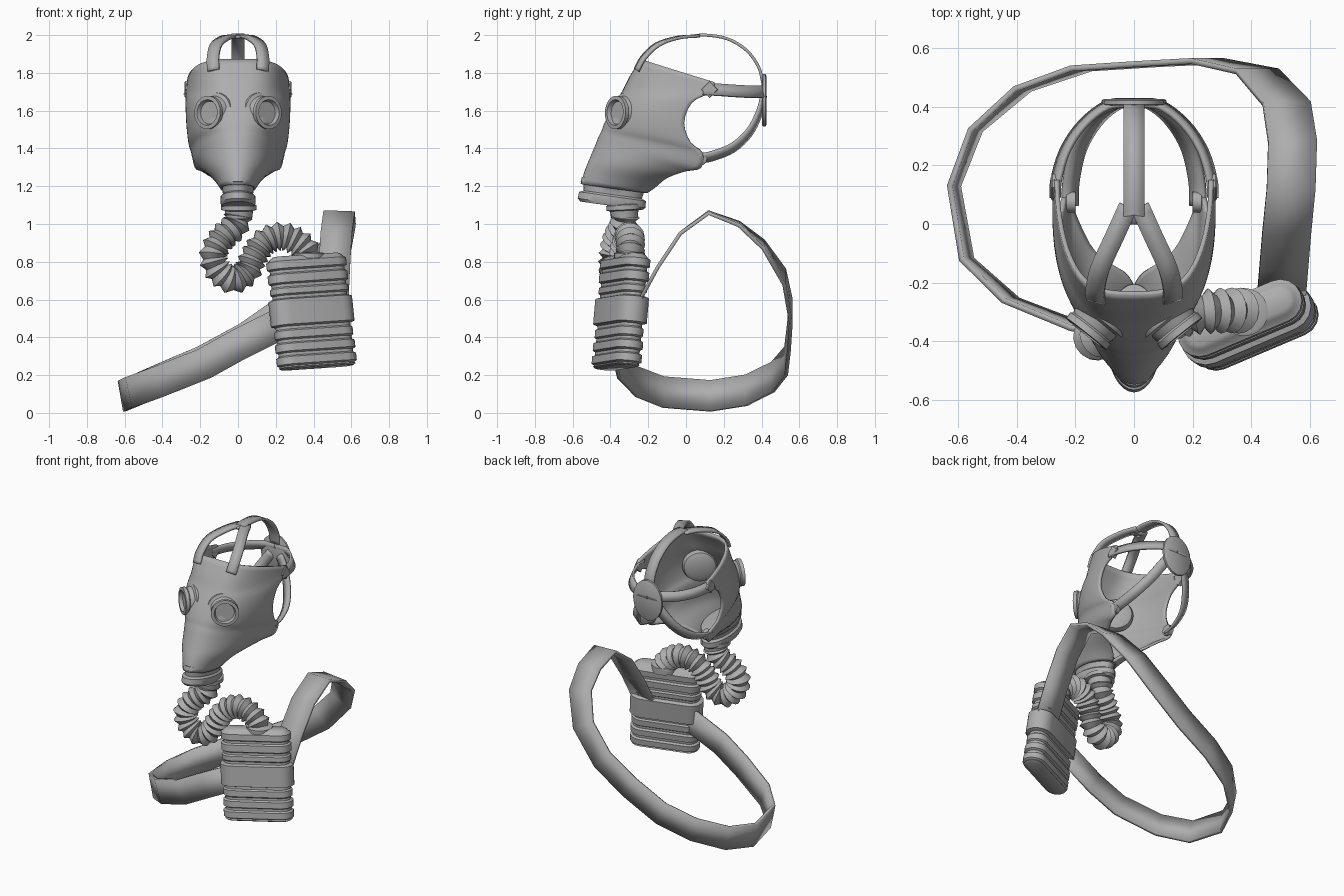
import bpy, bmesh, math
from mathutils import Vector, Matrix

cube = bpy.data.objects.get("Cube")
if cube:
    bpy.data.objects.remove(cube, do_unlink=True)

grey = bpy.data.materials.new("rubber_grey")
grey.use_nodes = True
tone = (0.42, 0.42, 0.42, 1)
grey.diffuse_color = tone
grey.node_tree.nodes["Principled BSDF"].inputs["Base Color"].default_value = tone


def loft(name, rings, closed=True, caps=True, thickness=0, angle=35, offset=0):
    """Skin a list of equal-length point rings into one object."""
    bm = bmesh.new()
    rows = [[bm.verts.new(p) for p in ring] for ring in rings]
    count = len(rows[0])
    for a, b in zip(rows, rows[1:]):
        for i in range(count if closed else count - 1):
            j = (i + 1) % count
            bm.faces.new((a[i], a[j], b[j], b[i]))
    if closed and caps:
        bm.faces.new(rows[0])
        bm.faces.new(rows[-1])
    bmesh.ops.recalc_face_normals(bm, faces=bm.faces)
    mesh = bpy.data.meshes.new(name)
    bm.to_mesh(mesh)
    bm.free()
    obj = bpy.data.objects.new(name, mesh)
    bpy.context.collection.objects.link(obj)
    mesh.materials.append(grey)
    if thickness:
        mod = obj.modifiers.new("Thickness", "SOLIDIFY")
        mod.thickness = thickness
        mod.offset = offset
    bpy.ops.object.select_all(action="DESELECT")
    bpy.context.view_layer.objects.active = obj
    obj.select_set(True)
    bpy.ops.object.shade_smooth_by_angle(angle=math.radians(angle))
    return obj


def spline(points, steps):
    """Catmull-Rom interpolation through control tuples."""
    pts = [Vector(p) for p in points]
    pts = [2 * pts[0] - pts[1]] + pts + [2 * pts[-1] - pts[-2]]
    out = []
    for a, b, c, d in zip(pts, pts[1:], pts[2:], pts[3:]):
        for k in range(steps):
            t = k / steps
            out.append(0.5 * (2 * b + (c - a) * t + (2 * a - 5 * b + 4 * c - d) * t * t
                              + (3 * b - a - 3 * c + d) * t ** 3))
    return out + [pts[-2]]


def tangent(path, i):
    return (path[min(i + 1, len(path) - 1)] - path[max(i - 1, 0)]).normalized()


def lathe(name, origin, axis, profile, sides=32, sx=1, sy=1):
    """Turn (radius, height) pairs about an axis, optionally oval."""
    turn = Vector(axis).to_track_quat("Z", "Y")
    rings = []
    for r, h in profile:
        rings.append([Vector(origin) + turn @ Vector((r * sx * math.cos(a), r * sy * math.sin(a), h))
                      for a in (math.tau * k / sides for k in range(sides))])
    return loft(name, rings)


HEAD = Vector((0, 0.1, 1.6))


def head_strap(name, points, width, steps=4):
    path = spline(points, steps)
    rows = []
    for i, p in enumerate(path):
        side = tangent(path, i).cross(p - HEAD).normalized() * width / 2
        rows.append([p - side, p + side])
    return loft(name, rows, closed=False, thickness=0.016)


# Mask shell: front y, z, rear y, z, half width, sweep angle, squareness
levels = [
    (-.55, 1.21, -.21, 1.17, .085, 180, 1), (-.525, 1.29, -.165, 1.2, .12, 165, 1),
    (-.5, 1.35, -.1, 1.25, .165, 128, 1), (-.475, 1.41, 0, 1.285, .2, 110, .95),
    (-.455, 1.46, .08, 1.3, .225, 102, .9), (-.44, 1.49, .09, 1.375, .24, 96, .88),
    (-.425, 1.53, .025, 1.43, .255, 92, .85), (-.39, 1.6, -.01, 1.535, .266, 90, .82),
    (-.355, 1.66, .03, 1.64, .27, 90, .78), (-.325, 1.71, .11, 1.685, .27, 90, .72),
    (-.29, 1.78, .15, 1.7, .268, 90, .65), (-.235, 1.87, .15, 1.75, .262, 90, .58)]
rows = []
for level in spline(levels, 3):
    fy, fz, ry, rz, w, sweep, power = level
    sweep = math.radians(sweep)
    row = []
    for k in range(-24, 25):
        t = sweep * abs(k) / 24
        f = (1 - math.cos(t)) / (1 - math.cos(sweep))
        x = w * max(math.sin(t), 0) ** power * (1 if k > 0 else -1)
        row.append((x, fy + (ry - fy) * f, fz + (rz - fz) * f))
    rows.append(row)
loft("mask_shell", rows, closed=False, thickness=0.016, angle=60)

# Oval muzzle collar and hose socket
lathe("muzzle_collar", (0, -.38, 1.21), (0, -.14, -1),
      [(.9, -.02), (1.06, -.015), (1.08, .01), (.98, .02), (.94, .055),
       (1.08, .065), (1.1, .1), (1.0, .115)], 32, .085, .165)
lathe("hose_socket", (0.005, -.33, 1.13), (0, 0.05, -1),
      [(.08, 0), (.08, .025), (.094, .03), (.094, .055), (.075, .06), (.07, .1)], 24)

# Eyepieces, straps and fittings on both sides
eye = [(.07, -.035), (.1, -.02), (.11, .005), (.108, .02), (.09, .028), (.08, .055), (.088, .062),
       (.088, .085), (.068, .087), (.06, .065), (.056, .065)]
for s, side in ((1, "left"), (-1, "right")):
    lathe(side + "_eyepiece", (s * .11, -.308, 1.587), (s * .62, -.78, .04), eye)
    head_strap(side + "_crown_strap",
               [(s * .13, -.262, 1.815), (s * .132, -.225, 1.88), (s * .115, -.15, 1.95),
                (s * .065, -.04, 1.987), (s * .02, .06, 1.995)], .065)
    head_strap(side + "_temple_strap",
               [(s * .268, .09, 1.715), (s * .265, .15, 1.712), (s * .235, .25, 1.705),
                (s * .175, .34, 1.7), (s * .09, .405, 1.7), (0, .412, 1.7)], .065)
    head_strap(side + "_jaw_strap",
               [(s * .217, .06, 1.345), (s * .215, .14, 1.36), (s * .19, .25, 1.405),
                (s * .14, .335, 1.485), (s * .085, .385, 1.58), (s * .03, .408, 1.66)], .065)
    lathe(side + "_temple_buckle", (s * .258, .125, 1.712), (s, 0, 0),
          [(1, 0), (1, .02), (.9, .024)], 4, .045, .045)
    lathe(side + "_jaw_button", (s * .2, .075, 1.345), (s, 0, 0), [(.036, 0), (.036, .03), (.03, .034)], 16)
head_strap("center_strap", [(0, .0, 1.99), (0, .1, 2), (0, .22, 1.98), (0, .32, 1.92),
                            (0, .385, 1.83), (0, .41, 1.73)], .07)
lathe("back_pad", (0, .403, 1.655), (0, 1, 0), [(.95, 0), (1, .004), (1, .018), (.95, .022)], 16, .11, .138)

# Corrugated hose
path = spline([(.005, -.32, 1.06), (-.015, -.33, .99), (-.085, -.365, .925), (-.13, -.385, .84),
               (-.105, -.385, .755), (-.03, -.37, .705), (.045, -.35, .745), (.085, -.335, .83),
               (.14, -.315, .905), (.225, -.3, .935), (.305, -.295, .91), (.36, -.295, .86),
               (.375, -.3, .8)], 16)
lengths = [0]
for a, b in zip(path, path[1:]):
    lengths.append(lengths[-1] + (b - a).length)
ridges, rings = 25, []
normal = Vector((0, 1, 0))
for k in range(2 * ridges + 1):
    goal = lengths[-1] * k / (2 * ridges)
    i = min(range(len(path)), key=lambda n: abs(lengths[n] - goal))
    t = tangent(path, i)
    normal = (normal - t * normal.dot(t)).normalized()
    binormal = t.cross(normal)
    r = .078 if k % 2 else .055
    rings.append([path[i] + r * (normal * math.cos(a) + binormal * math.sin(a))
                  for a in (math.tau * n / 16 for n in range(16))])
loft("breathing_hose", rings, angle=30)

# Ribbed filter canister with a stadium cross-section
def stadium(grow, h, half=.15, radius=.066, segments=8):
    pts = []
    for end in (1, -1):
        for k in range(segments + 1):
            a = math.pi * (k / segments - .5) + (0 if end > 0 else math.pi)
            pts.append(Vector((end * half + (radius + grow) * math.cos(a),
                               (radius + grow) * math.sin(a), h)))
    return pts


profile = [(-.012, 0), (0, .008)]
for low, high, grow in ((.015, .07, .008), (.085, .14, .008), (.155, .21, .004), (.225, .375, .018),
                        (.39, .435, .004), (.45, .51, .008), (.525, .58, .008)):
    profile += [(-.006, low), (grow, low + .008), (grow, high - .008), (-.006, high)]
profile += [(-.014, .59), (-.03, .6)]
place = (Matrix.Translation((.42, -.37, .24)) @ Matrix.Rotation(math.radians(-6), 4, "Y")
         @ Matrix.Rotation(math.radians(-5), 4, "X") @ Matrix.Rotation(math.radians(23), 4, "Z"))
loft("filter_canister", [[place @ p for p in stadium(g, h)] for g, h in profile])
lathe("canister_outlet", (.375, -.3, .8), (0, 0, 1), [(.082, 0), (.082, .045), (.07, .05)], 20)

# Carrying strap: position plus the tilt of the band
carry = [(.28, -.36, .5, 28), (0, -.38, .36, 28), (-.18, -.355, .26, 25), (-.42, -.26, .165, 18),
         (-.57, -.12, .11, 12), (-.613, .13, .09, 10), (-.54, .32, .12, 12), (-.38, .46, .19, 18),
         (-.18, .53, .275, 25), (.05, .545, .4, 30), (.25, .555, .54, 42), (.42, .52, .72, 60),
         (.52, .41, .89, 76), (.54, .28, 1.0, 85), (.535, .12, 1.06, 88), (.52, -.03, .95, 90),
         (.51, -.15, .77, 90), (.5, -.27, .55, 90)]
rows = []
for x, y, z, tilt in carry:
    a = math.radians(tilt)
    across = Vector((-math.sin(a), 0, math.cos(a))) * .083
    rows.append([Vector((x, y, z)) - across, Vector((x, y, z)) + across])
loft("carrying_strap", rows, closed=False, thickness=0.02, angle=20)
